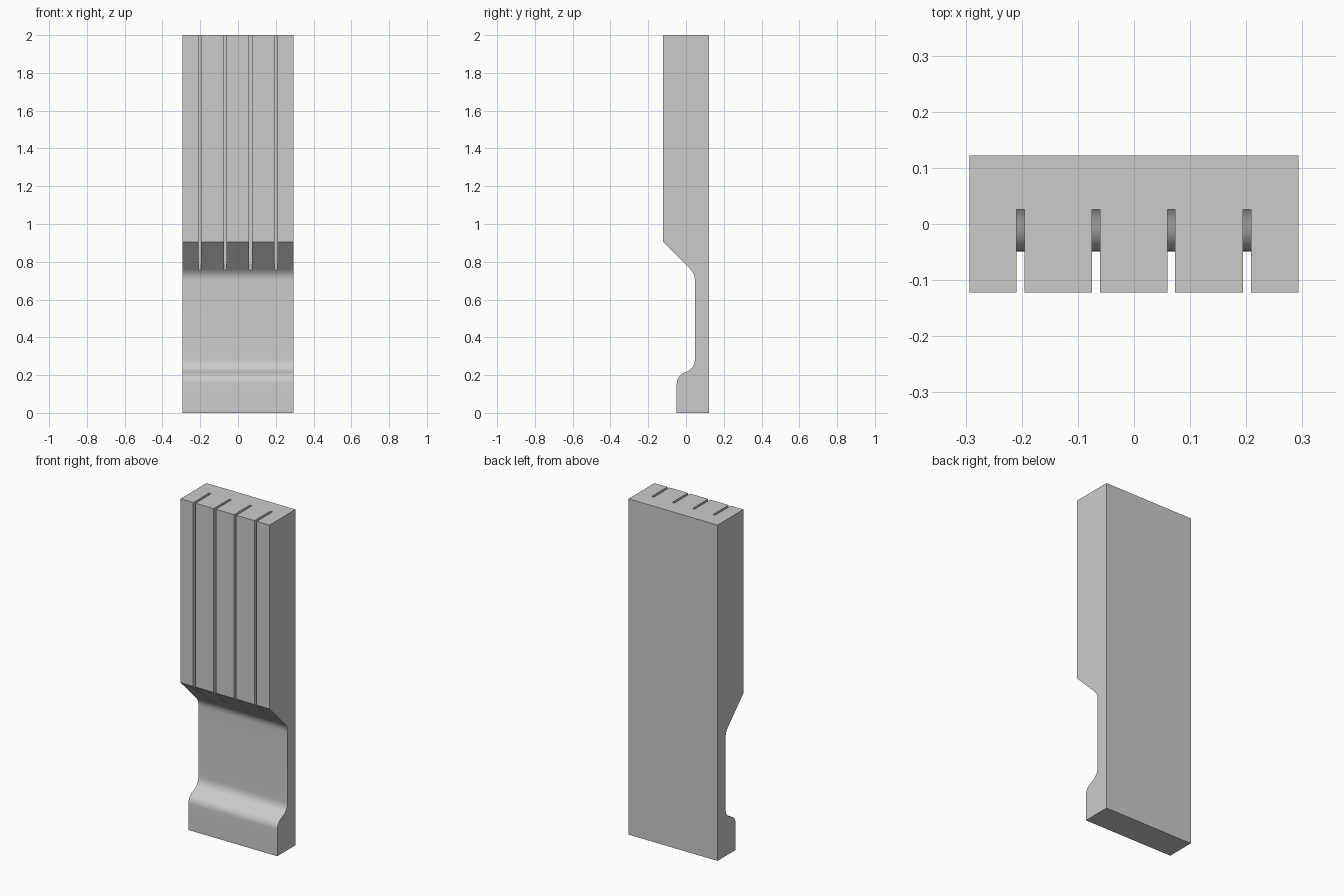
import bpy, bmesh
from mathutils import Vector

if "Cube" in bpy.data.objects:
    bpy.data.objects.remove(bpy.data.objects["Cube"])

HALF_W, FRONT, BACK, TOP = 0.293, -0.122, 0.122, 2.0
NECK, FOOT = 0.047, -0.049


def bend(a, ctrl, b, n=8):
    """Points of a quadratic curve from a to b."""
    a, ctrl, b = Vector(a), Vector(ctrl), Vector(b)
    return [tuple(a * (1 - t) ** 2 + ctrl * 2 * t * (1 - t) + b * t * t)
            for t in (i / n for i in range(n + 1))]


def extrude_profile(name, points, x0, x1):
    """Side profile (y, z) swept along x."""
    bm = bmesh.new()
    face = bm.faces.new([bm.verts.new((x0, y, z)) for y, z in points])
    swept = bmesh.ops.extrude_face_region(bm, geom=[face])["geom"]
    bmesh.ops.translate(bm, vec=(x1 - x0, 0, 0),
                        verts=[v for v in swept if isinstance(v, bmesh.types.BMVert)])
    bmesh.ops.recalc_face_normals(bm, faces=bm.faces)
    mesh = bpy.data.meshes.new(name)
    bm.to_mesh(mesh)
    bm.free()
    obj = bpy.data.objects.new(name, mesh)
    bpy.context.collection.objects.link(obj)
    return obj


# Body: thick head, sloped shoulder, thin neck, rounded foot
profile = [(BACK, 0), (BACK, TOP), (FRONT, TOP), (FRONT, 0.905)]
profile += bend((0.022, 0.761), (NECK, 0.736), (NECK, 0.70))
profile += bend((NECK, 0.285), (NECK, 0.235), (0.0, 0.217))
profile += bend((0.0, 0.217), (FOOT, 0.199), (FOOT, 0.155))[1:]
profile += [(FOOT, 0)]
body = extrude_profile("slotted_body", profile, -HALF_W, HALF_W)

# Four narrow slots down the front of the head, open through the shoulder
slot = [(-0.3, 0.6), (0.026, 0.6), (0.026, 2.2), (-0.3, 2.2)]
for i, x in enumerate((-0.2025, -0.0675, 0.0665, 0.2015)):
    cutter = extrude_profile(f"slot_cutter_{i + 1}", slot, x - 0.007, x + 0.007)
    cutter.hide_render = True
    cutter.hide_set(True)
    mod = body.modifiers.new(f"slot_{i + 1}", "BOOLEAN")
    mod.operation, mod.solver, mod.object = "DIFFERENCE", "EXACT", cutter

# Bake the slots and drop the cutters
bpy.context.view_layer.objects.active = body
body.select_set(True)
for mod in list(body.modifiers):
    cutter = mod.object
    bpy.ops.object.modifier_apply(modifier=mod.name)
    bpy.data.objects.remove(cutter)

# Smooth the bends, keep the edges crisp
bpy.ops.object.shade_smooth_by_angle(angle=0.5)
